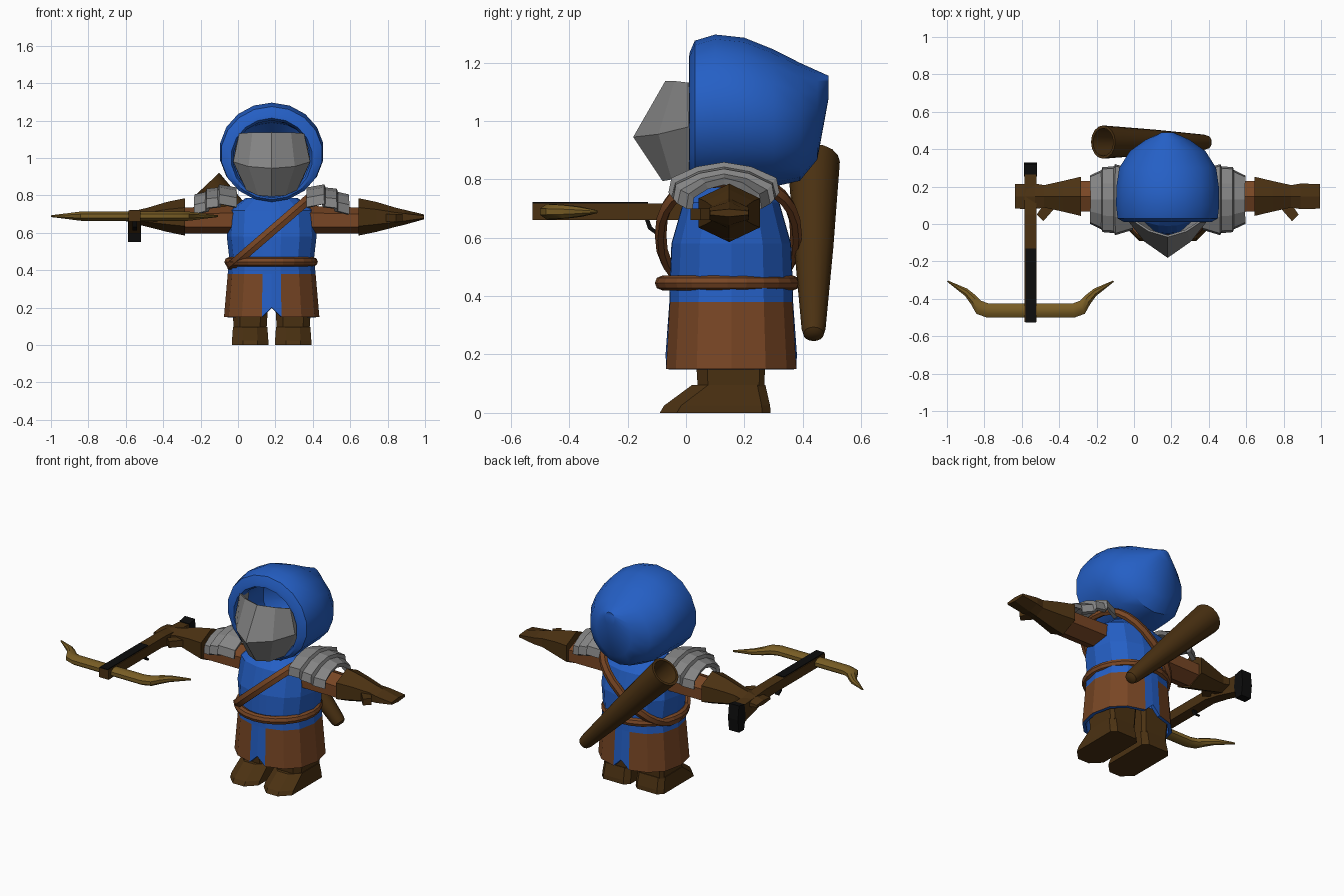
import bpy, bmesh, math
from mathutils import Vector

if "Cube" in bpy.data.objects:
    bpy.data.objects.remove(bpy.data.objects["Cube"])

CX, CY = 0.18, 0.155          # centre of the figure


def material(name, rgb):
    m = bpy.data.materials.new(name)
    m.diffuse_color = (*rgb, 1)
    m.use_nodes = True
    m.node_tree.nodes["Principled BSDF"].inputs["Base Color"].default_value = m.diffuse_color
    return m


BLUE = material("blue cloth", (0.018, 0.115, 0.56))
BROWN = material("brown leather", (0.19, 0.062, 0.018))
DARK = material("dark leather", (0.07, 0.031, 0.006))
GREY = material("grey steel", (0.235, 0.235, 0.235))
OLIVE = material("bow wood", (0.19, 0.11, 0.018))
BLACK = material("black metal", (0.004, 0.004, 0.004))


def loft(name, rings, mats, closed=True, caps=(True, True), solid=0, offset=-1, smooth=None):
    """Skin a list of equal-length point rings."""
    bm = bmesh.new()
    vs = [[bm.verts.new(p) for p in r] for r in rings]
    n = len(rings[0])
    for a, b in zip(vs, vs[1:]):
        for i in range(n if closed else n - 1):
            j = (i + 1) % n
            bm.faces.new((a[i], a[j], b[j], b[i]))
    if closed and caps[0]:
        bm.faces.new(vs[0])
    if closed and caps[1]:
        bm.faces.new(vs[-1])
    bmesh.ops.recalc_face_normals(bm, faces=bm.faces)
    me = bpy.data.meshes.new(name)
    bm.to_mesh(me)
    bm.free()
    ob = bpy.data.objects.new(name, me)
    bpy.context.collection.objects.link(ob)
    for m in mats:
        me.materials.append(m)
    if solid:
        mod = ob.modifiers.new("thickness", 'SOLIDIFY')
        mod.thickness, mod.offset = solid, offset
        mod.material_offset = mod.material_offset_rim = -1
    if smooth:
        bpy.ops.object.select_all(action='DESELECT')
        ob.select_set(True)
        bpy.context.view_layer.objects.active = ob
        bpy.ops.object.shade_smooth_by_angle(angle=math.radians(smooth))
    return ob


def prism_x(name, pts, x0, x1, mat):
    return loft(name, [[(x, y, z) for y, z in pts] for x in (x0, x1)], [mat])


def prism_z(name, pts, z0, z1, mat):
    return loft(name, [[(x, y, z) for x, y in pts] for z in (z0, z1)], [mat])


def spow(v, e=0.85):
    return math.copysign(abs(v) ** e, v)


# --- tunic: blue with brown side panels and a notched front and back strip
half = [0, 9, 35, 62, 90, 118, 145, 171]
angles = [math.radians(a) for a in half + [a + 180 for a in half]]
rings = []
for k, (z, rx, ry) in enumerate([(0.15, 0.255, 0.225), (0.38, 0.235, 0.212), (0.46, 0.226, 0.21),
                                 (0.58, 0.24, 0.205), (0.72, 0.23, 0.165), (0.785, 0.14, 0.1)]):
    rings.append([(CX + rx * spow(math.sin(a)), CY - ry * spow(math.cos(a)),
                   0.2 if k == 0 and i % 8 == 0 else z) for i, a in enumerate(angles)])
tunic = loft("tunic", rings, [BLUE, BROWN], caps=(False, True), solid=0.02)
for f in tunic.data.polygons:
    if f.center.z < 0.37 and abs(f.center.x - CX) > 0.05:
        f.material_index = 1

# --- belt and diagonal chest strap
bpy.ops.mesh.primitive_torus_add(major_segments=24, minor_segments=8, major_radius=0.225,
                                 minor_radius=0.025, location=(0.177, 0.143, 0.445))
belt = bpy.context.object
belt.name = "belt"
belt.data.materials.append(BROWN)

rings = []
N = 28
path = []
for i in range(N):
    t = 2 * math.pi * i / N
    c, s = spow(math.cos(t)), spow(math.sin(t))
    path.append(Vector((CX + 0.22 * c, 0.145 + 0.232 * s, 0.61 + 0.19 * c)))
axis = Vector((-0.19, 0, 0.22)).normalized()      # normal of the strap plane
mid = Vector((CX, 0.145, 0.61))
for i in range(N + 1):
    p = path[i % N]
    out = (p - mid).normalized()
    rings.append([p + out * 0.02 * math.cos(a) + axis * 0.03 * math.sin(a)
                  for a in [math.pi * k / 3 for k in range(6)]])
loft("chest_strap", rings, [BROWN], caps=(False, False), smooth=40)

# --- hood: hollow shell lofted from the inside, round the rim, to the back tip
rings = []
for y, cz, rx, rz in [(0.41, 1.0, 0.1, 0.1), (0.3, 1.0, 0.22, 0.19), (0.04, 1.0, 0.205, 0.2),
                      (0.01, 1.0, 0.218, 0.213), (0.012, 1.005, 0.24, 0.228), (0.03, 1.02, 0.272, 0.255),
                      (0.1, 1.033, 0.28, 0.263), (0.2, 1.03, 0.278, 0.255), (0.3, 1.01, 0.263, 0.235),
                      (0.39, 0.997, 0.205, 0.202), (0.45, 1.02, 0.12, 0.152), (0.488, 1.115, 0.035, 0.04)]:
    rings.append([(CX + rx * math.sin(a), y, cz + rz * math.cos(a))
                  for a in [math.tau * k / 18 for k in range(18)]])
loft("hood", rings, [BLUE], smooth=35)

# --- faceted face mask, each row: tip, mid, edge, back as (half width, y, z)
rows = []
for row in ([(0, -0.065, 1.135), (0.1, -0.035, 1.135), (0.168, 0.01, 1.13), (0.175, 0.1, 1.13)],
            [(0, -0.175, 0.945), (0.12, -0.09, 0.955), (0.2, 0.01, 0.98), (0.2, 0.1, 0.98)],
            [(0, -0.075, 0.797), (0.07, -0.045, 0.802), (0.13, 0.01, 0.83), (0.135, 0.1, 0.83)]):
    rows.append([(CX - u, y, z) for u, y, z in row[:0:-1]] + [(CX + u, y, z) for u, y, z in row])
loft("face_mask", rows, [GREY], closed=False, solid=0.012, offset=0)

# --- paired parts
arch = [(-1, -0.095), (-0.95, -0.05), (-0.5, -0.015), (0, 0), (0.5, -0.015), (0.95, -0.05), (1, -0.095)]
HEX = [math.radians(60 * k) for k in range(6)]
for s, side in ((1, "left"), (-1, "right")):
    def hexring(u, ry, rz, z):
        return [(CX + s * u, 0.148 + ry * math.sin(a) / 0.866, z + rz * math.cos(a)) for a in HEX]

    # layered shoulder plates
    rings = []
    for u, h, zt in [(0.19, 0.15, 0.83), (0.275, 0.18, 0.848), (0.28, 0.168, 0.833),
                     (0.34, 0.165, 0.826), (0.345, 0.15, 0.81), (0.41, 0.118, 0.793)]:
        rings.append([(CX + s * u, 0.13 + h * y, zt + z) for y, z in arch])
    loft(side + "_shoulder_plate", rings, [GREY], closed=False, solid=0.025, offset=0)

    # sleeve, gauntlet with flared cuff, thumb
    loft(side + "_sleeve", [hexring(0.15, 0.085, 0.075, 0.67), hexring(0.47, 0.082, 0.07, 0.665)], [BROWN])
    loft(side + "_gauntlet", [hexring(0.463, 0.105, 0.1, 0.685), hexring(0.56, 0.082, 0.08, 0.685),
                              hexring(0.66, 0.06, 0.052, 0.683), hexring(0.71, 0.068, 0.04, 0.683),
                              hexring(0.815, 0.066, 0.013, 0.685)], [DARK])
    prism_z(side + "_thumb", [(CX + s * u, y) for u, y in
                              [(0.59, 0.1), (0.665, 0.015), (0.70, 0.05), (0.66, 0.11)]], 0.66, 0.7, DARK)

    # boot: sole, sloping toe, ankle and shaft
    bx = CX + s * 0.115

    def octa(y0, y1, w, z, c=0.3):
        k = c * w
        return [(bx + a, y, z) for a, y in
                [(-w + 2 * k, y0), (w - 2 * k, y0), (w, y0 + 2 * k), (w, y1 - k),
                 (w - k, y1), (-w + k, y1), (-w, y1 - k), (-w, y0 + 2 * k)]]
    loft(side + "_boot_foot", [octa(-0.09, 0.29, 0.097, 0), octa(-0.075, 0.288, 0.097, 0.025),
                               octa(0.02, 0.272, 0.092, 0.095)], [DARK])
    loft(side + "_boot_shaft", [octa(0.04, 0.268, 0.088, 0.09, 0.2), octa(0.03, 0.275, 0.098, 0.25, 0.2)], [DARK])

# --- quiver on the back: hollow tapered tube
lo, hi = Vector((0.39, 0.437, 0.27)), Vector((-0.165, 0.438, 0.86))
d = (hi - lo).normalized()
e1 = Vector((0, 1, 0))
e2 = d.cross(e1).normalized()
rings = []
for t, r in [(0.7, 0.055), (1, 0.074), (1, 0.089), (0.5, 0.067), (0.03, 0.041), (0, 0.035), (-0.012, 0.02)]:
    c = lo.lerp(hi, t)
    rings.append([c + r * (e1 * math.cos(a) + e2 * math.sin(a)) for a in [math.tau * k / 16 for k in range(16)]])
loft("quiver", rings, [DARK], smooth=40)

# --- crossbow
BX = -0.553
prism_x("crossbow_stock", [(-0.525, 0.66), (-0.525, 0.718), (0.05, 0.718), (0.28, 0.7), (0.28, 0.59),
                           (0.12, 0.635), (0.0, 0.66)], BX - 0.033, BX + 0.033, DARK)
prism_x("crossbow_rail", [(-0.526, 0.718), (-0.526, 0.723), (-0.13, 0.723), (-0.13, 0.718)],
        BX - 0.028, BX + 0.028, BLACK)
prism_x("crossbow_butt", [(0.265, 0.705), (0.32, 0.715), (0.33, 0.63), (0.32, 0.55), (0.27, 0.55), (0.255, 0.63)],
        BX - 0.034, BX + 0.034, BLACK)
prism_x("crossbow_trigger", [(-0.14, 0.66), (-0.13, 0.63), (-0.105, 0.612), (-0.095, 0.62),
                             (-0.117, 0.637), (-0.125, 0.66)], BX - 0.012, BX + 0.012, BLACK)

# bow limbs: stations of front edge, back edge and half thickness, mirrored about the stock
stations = [(0.0, -0.5, 0.0, -0.425, 0.026), (0.235, -0.5, 0.225, -0.425, 0.026),
            (0.29, -0.48, 0.265, -0.41, 0.025), (0.318, -0.43, 0.295, -0.38, 0.022),
            (0.35, -0.385, 0.34, -0.345, 0.017), (0.447, -0.308, 0.44, -0.303, 0.005)]
rings = []
for s, part in ((-1, stations[:0:-1]), (1, stations)):
    for uf, yf, ub, yb, zh in part:
        ring = []
        for k in range(8):
            a = math.tau * (k + 0.5) / 8
            w = 0.5 + 0.5 * math.cos(a) / math.cos(math.pi / 8)
            ring.append((BX + s * (ub + (uf - ub) * w), yb + (yf - yb) * w,
                         0.689 + zh * math.sin(a) / math.cos(math.pi / 8)))
        rings.append(ring)
loft("crossbow_limbs", rings, [OLIVE], smooth=35)
